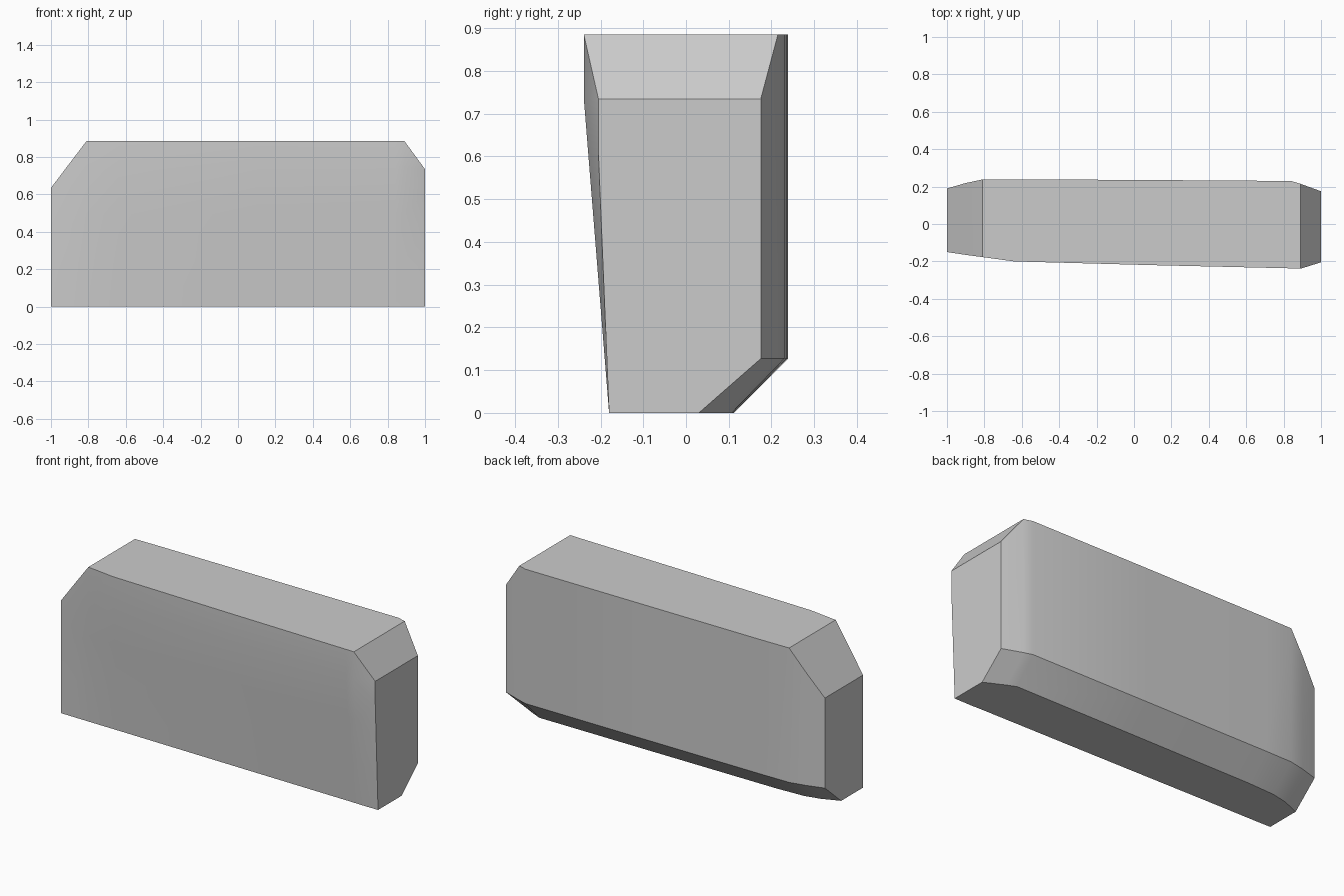
import bpy, bmesh
from mathutils import Vector

cube = bpy.data.objects.get("Cube")
if cube:
    bpy.data.objects.remove(cube, do_unlink=True)

# One warm-neutral grey for the whole block
grey = bpy.data.materials.new("light grey")
grey.use_nodes = True
colour = (0.6, 0.6, 0.6, 1.0)
grey.diffuse_color = colour
grey.node_tree.nodes["Principled BSDF"].inputs["Base Color"].default_value = colour

# Stations along the length:
# x, top height, front y at base, front y at top, back y, back y at base
STATIONS = [
    (-1.00, 0.635, -0.150, -0.150, 0.190, 0.045),
    (-0.90, 0.767, -0.152, -0.165, 0.219, 0.085),
    (-0.81, 0.885, -0.153, -0.177, 0.238, 0.105),
    (-0.64, 0.885, -0.155, -0.200, 0.239, 0.112),
    (0.10, 0.885, -0.167, -0.220, 0.235, 0.110),
    (0.84, 0.885, -0.178, -0.237, 0.230, 0.107),
    (0.89, 0.885, -0.180, -0.239, 0.215, 0.085),
    (1.00, 0.735, -0.180, -0.205, 0.175, 0.030),
]
FRONT_ROWS = (0, 0.28, 0.56, 0.83, 1)
BEVEL_HEIGHT = 0.127


def section(x, top, front_base, front_top, back, back_base):
    """Closed outline, up the leaning front, over the top and down the back."""
    pts = []
    for t in FRONT_ROWS:
        lean = min(1, t / 0.83)
        pts.append(Vector((x, front_base + (front_top - front_base) * lean, t * top)))
    pts += [Vector((x, back, top)), Vector((x, back, BEVEL_HEIGHT)), Vector((x, back_base, 0))]
    return pts


# Loft the sections and cap both ends
bm = bmesh.new()
rings = [[bm.verts.new(p) for p in section(*s)] for s in STATIONS]
for a, b in zip(rings, rings[1:]):
    for i in range(len(a)):
        j = (i + 1) % len(a)
        bm.faces.new((a[i], a[j], b[j], b[i]))
bm.faces.new(rings[0])
bm.faces.new(rings[-1])
bmesh.ops.recalc_face_normals(bm, faces=bm.faces)

mesh = bpy.data.meshes.new("chamfered_block")
bm.to_mesh(mesh)
bm.free()
mesh.materials.append(grey)
block = bpy.data.objects.new("chamfered_block", mesh)
bpy.context.collection.objects.link(block)

# Soft front and back, crisp bevels
bpy.ops.object.select_all(action='DESELECT')
block.select_set(True)
bpy.context.view_layer.objects.active = block
bpy.ops.object.shade_smooth_by_angle(angle=0.52)
